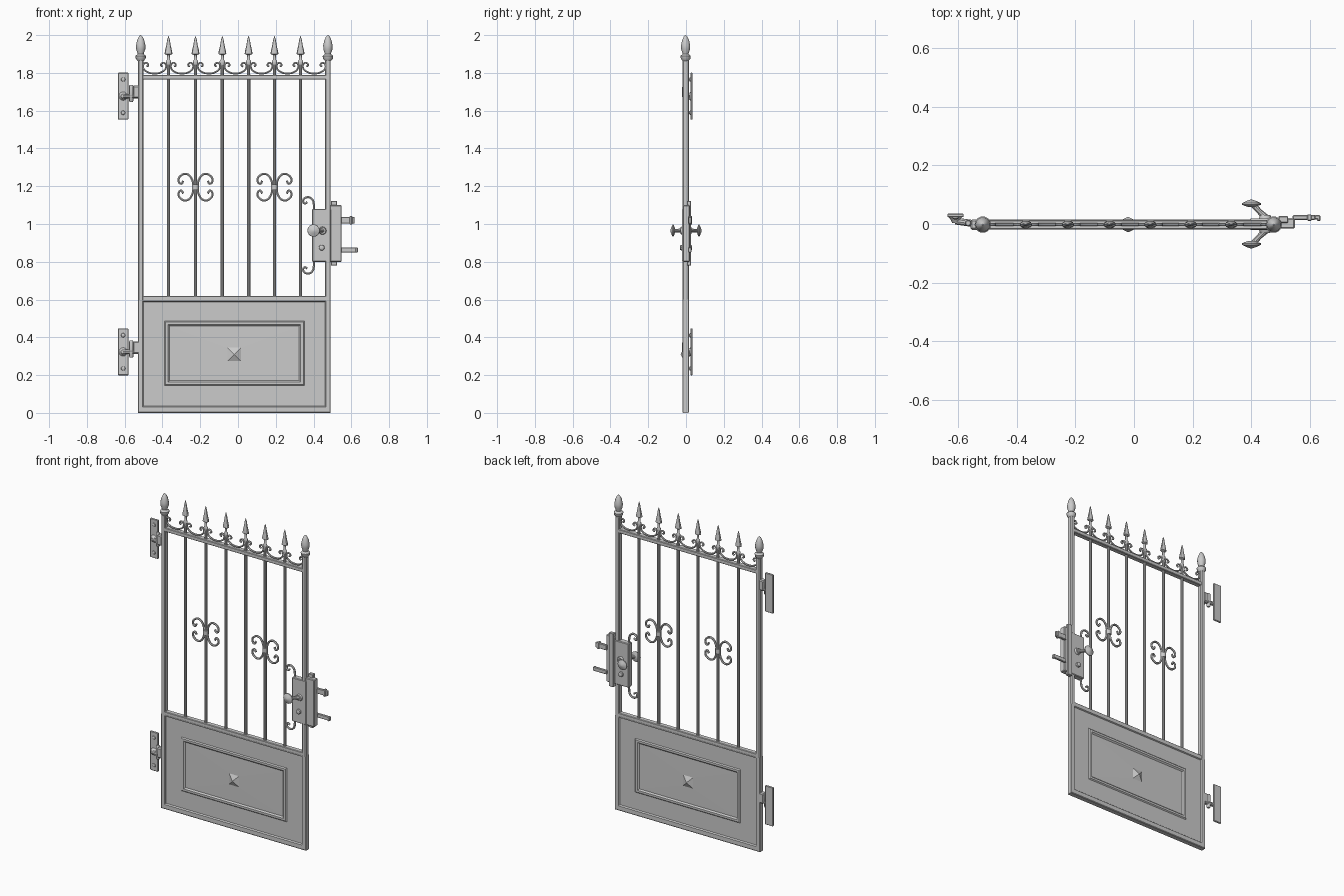
import bpy, bmesh, math
from mathutils import Vector, Matrix

if "Cube" in bpy.data.objects:
    bpy.data.objects.remove(bpy.data.objects["Cube"])

YC = -0.002  # mid-plane of the gate
BARS = [-0.368, -0.225, -0.083, 0.056, 0.193, 0.331]
POSTS = [-0.515, 0.476]


def finish(name, bm, smooth=True):
    bmesh.ops.recalc_face_normals(bm, faces=bm.faces)
    me = bpy.data.meshes.new(name)
    bm.to_mesh(me)
    bm.free()
    ob = bpy.data.objects.new(name, me)
    bpy.context.collection.objects.link(ob)
    if smooth:
        bpy.ops.object.select_all(action='DESELECT')
        ob.select_set(True)
        bpy.context.view_layer.objects.active = ob
        bpy.ops.object.shade_smooth_by_angle(angle=math.radians(35))
    return ob


def box(name, x, y, z, bevel=0.003):
    """Bevelled box from (min, max) pairs."""
    bm = bmesh.new()
    bmesh.ops.create_cube(bm, size=1)
    for v in bm.verts:
        v.co = Vector([(a + b) / 2 + c * (b - a) for (a, b), c in zip((x, y, z), v.co)])
    if bevel:
        bmesh.ops.bevel(bm, geom=bm.edges[:], offset=bevel, segments=1, affect='EDGES')
    return finish(name, bm)


def lathe(name, profile, origin, axis=(0, 0, 1), sides=12, flat=1.0):
    """Revolve (radius, height) points about an axis; flat squashes local y."""
    bm = bmesh.new()
    rings = []
    for r, h in profile:
        rings.append([bm.verts.new((r * math.cos(2 * math.pi * i / sides),
                                    r * math.sin(2 * math.pi * i / sides) * flat, h))
                      for i in range(sides)])
    for a, b in zip(rings, rings[1:]):
        for i in range(sides):
            j = (i + 1) % sides
            bm.faces.new((a[i], a[j], b[j], b[i]))
    bm.faces.new(rings[0])
    bm.faces.new(rings[-1])
    rot = Vector((0, 0, 1)).rotation_difference(Vector(axis)).to_matrix().to_4x4()
    bm.transform(Matrix.Translation(origin) @ rot)
    return finish(name, bm)


def tube(name, pts, r):
    """Round iron strip through smooth points, turned into a mesh."""
    cu = bpy.data.curves.new(name, 'CURVE')
    cu.dimensions = '3D'
    cu.bevel_depth, cu.bevel_resolution, cu.resolution_u = r, 1, 5
    cu.use_fill_caps = True
    sp = cu.splines.new('BEZIER')
    sp.bezier_points.add(len(pts) - 1)
    for bp, p in zip(sp.bezier_points, pts):
        bp.co = p
        bp.handle_left_type = bp.handle_right_type = 'AUTO'
    ob = bpy.data.objects.new(name, cu)
    bpy.context.collection.objects.link(ob)
    bpy.ops.object.select_all(action='DESELECT')
    ob.select_set(True)
    bpy.context.view_layer.objects.active = ob
    bpy.ops.object.convert(target='MESH')
    bpy.ops.object.shade_smooth_by_angle(angle=math.radians(50))
    return ob


# posts with acorn finials
ACORN = [(0.013, 1.86), (0.026, 1.875), (0.028, 1.89), (0.016, 1.9), (0.017, 1.905),
         (0.024, 1.925), (0.025, 1.945), (0.019, 1.972), (0.010, 1.992), (0.002, 2.0)]
for side, x in zip(("left", "right"), POSTS):
    box(side + "_post", (x - 0.015, x + 0.015), (YC - 0.017, YC + 0.017), (0, 1.87), 0.005)
    lathe(side + "_post_finial", ACORN, (x, YC, 0), sides=14)

# rails
box("top_rail", (-0.51, 0.47), (YC - 0.016, YC + 0.016), (1.765, 1.79))
box("middle_rail", (-0.51, 0.47), (YC - 0.016, YC + 0.016), (0.595, 0.62))

# vertical bars with spear tips
SPEAR = [(0.007, 1.83), (0.014, 1.853), (0.014, 1.862), (0.008, 1.87), (0.008, 1.895),
         (0.021, 1.9), (0.019, 1.915), (0.012, 1.945), (0.007, 1.975), (0.001, 1.995)]
for i, x in enumerate(BARS):
    lathe(f"bar_{i}", [(0.009, 0.6), (0.009, 1.78), (0.008, 1.85)], (x, YC, 0), sides=10)
    lathe(f"spear_{i}", SPEAR, (x, YC, 0), sides=10, flat=0.65)

# C scrolls along the top, one per bay
HALF_TOP = [(0.034, 0.013), (0.056, 0.034), (0.053, 0.058), (0.038, 0.061), (0.032, 0.048), (0.041, 0.043)]
xs = [POSTS[0]] + BARS + [POSTS[1]]
for i, (a, b) in enumerate(zip(xs, xs[1:])):
    m, k = (a + b) / 2, (b - a) / 0.139
    half = [(u * k, z) for u, z in HALF_TOP]
    path = [(-u, z) for u, z in reversed(half)] + [(0, 0.006)] + half
    tube(f"top_scroll_{i}", [(m + u, YC, 1.791 + z) for u, z in path], 0.0055)

# back-to-back C scrolls on two bars
HALF_BAR = [(0.019, 0.042), (0.045, 0.069), (0.075, 0.063), (0.09, 0.036), (0.076, 0.018), (0.065, 0.034)]
for i in (1, 4):
    path = [(u, -z) for u, z in reversed(HALF_BAR)] + [(0.012, 0)] + HALF_BAR
    for s in (-1, 1):
        tube(f"bar_scroll_{i}_{s}", [(BARS[i] + s * u, YC, 1.195 + z) for u, z in path], 0.0065)
    lathe(f"scroll_collar_{i}", [(0.017, 1.18), (0.017, 1.21)], (BARS[i], YC, 0))

# lower panel: concentric rectangles lofted on both faces, pyramid in the centre
RINGS = [(-0.53, 0.491, 0.0, 0.6, 0.014), (-0.527, 0.488, 0.004, 0.598, 0.017),
         (-0.505, 0.465, 0.03, 0.592, 0.017), (-0.5, 0.46, 0.036, 0.588, 0.010),
         (-0.39, 0.352, 0.145, 0.487, 0.010), (-0.384, 0.346, 0.151, 0.481, 0.016),
         (-0.37, 0.332, 0.164, 0.468, 0.016), (-0.362, 0.324, 0.172, 0.460, 0.008),
         (-0.055, 0.015, 0.275, 0.345, 0.009), (-0.021, -0.019, 0.309, 0.311, 0.026)]
bm = bmesh.new()
outer = []
for s in (-1, 1):
    loops = [[bm.verts.new((x, YC + s * d, z)) for x, z in ((x0, z0), (x1, z0), (x1, z1), (x0, z1))]
             for x0, x1, z0, z1, d in RINGS]
    for a, b in zip(loops, loops[1:]):
        for i in range(4):
            bm.faces.new((a[i], a[(i + 1) % 4], b[(i + 1) % 4], b[i]))
    bm.faces.new(loops[-1])
    outer.append(loops[0])
for i in range(4):
    j = (i + 1) % 4
    bm.faces.new((outer[0][i], outer[0][j], outer[1][j], outer[1][i]))
finish("lower_panel", bm, smooth=False)

# hinges: wall plate, screws, tapered arm and barrel
for name, z in (("upper", 1.677), ("lower", 0.323)):
    box(name + "_hinge_plate", (-0.636, -0.58), (0.023, 0.035), (z - 0.124, z + 0.124))
    for s in (-1, 1):
        lathe(f"{name}_hinge_screw_{s}", [(0.012, 0), (0.010, 0.005), (0.004, 0.008)],
              (-0.608, 0.024, z + s * 0.088), (0, -1, 0), 10)
    lathe(name + "_hinge_boss", [(0.026, 0), (0.018, 0.008), (0.011, 0.022)], (-0.608, 0.026, z), (0, -1, 0))
    lathe(name + "_hinge_arm", [(0.012, 0), (0.012, 0.085)], (-0.608, 0.010, z), (1, -0.14, 0), 10)
    lathe(name + "_hinge_pin", [(0.008, -0.03), (0.011, -0.025), (0.011, 0.055), (0.008, 0.06)],
          (-0.565, 0.003, z), sides=10)
    box(name + "_hinge_knuckle", (-0.557, -0.522), (-0.02, 0.016), (z - 0.01, z + 0.055), 0.006)

# lock case, strike plate and keeper
box("lock_case", (0.393, 0.492), (-0.02, 0.018), (0.8, 1.08), 0.004)
box("keeper_box", (0.487, 0.548), (-0.016, 0.02), (0.8, 1.1), 0.004)
box("keeper_plate", (0.492, 0.525), (0.004, 0.027), (0.78, 1.122))
box("upper_latch", (0.54, 0.618), (0.014, 0.03), (1.003, 1.037))
box("upper_latch_tip", (0.59, 0.605), (0.01, 0.033), (0.998, 1.042))
box("lower_latch", (0.54, 0.635), (0.016, 0.03), (0.85, 0.876))
box("lower_latch_tip", (0.623, 0.635), (0.010, 0.03), (0.85, 0.876))

# knobs and keyhole covers on both faces
for s, n in ((-1, "front"), (1, "back")):
    lathe(n + "_knob_rose", [(0.022, 0), (0.018, 0.012)], (0.447, s * 0.018, 0.965), (0, s, 0))
    lathe(n + "_knob_stem", [(0.013, 0), (0.009, 0.03), (0.011, 0.066)],
          (0.447, s * 0.022, 0.965), (-0.68, s * 0.72, 0), 10)
    lathe(n + "_knob", [(0.012, -0.008), (0.033, 0), (0.032, 0.005), (0.015, 0.013), (0.003, 0.017)],
          (0.4, s * 0.066, 0.965), (0, s, 0), 14)
    lathe(n + "_keyhole_cover", [(0.016, 0), (0.014, 0.012), (0.006, 0.015)],
          (0.443, s * 0.018, 0.875), (0, s, 0), 10)

# small curls above and below the lock case
CURL = [(0.398, 0.12), (0.402, 0.155), (0.39, 0.194), (0.362, 0.201), (0.345, 0.184), (0.353, 0.169), (0.367, 0.176)]
for s, n in ((1, "upper"), (-1, "lower")):
    tube(n + "_lock_curl", [(x, YC, 0.94 + s * z) for x, z in CURL], 0.0065)
